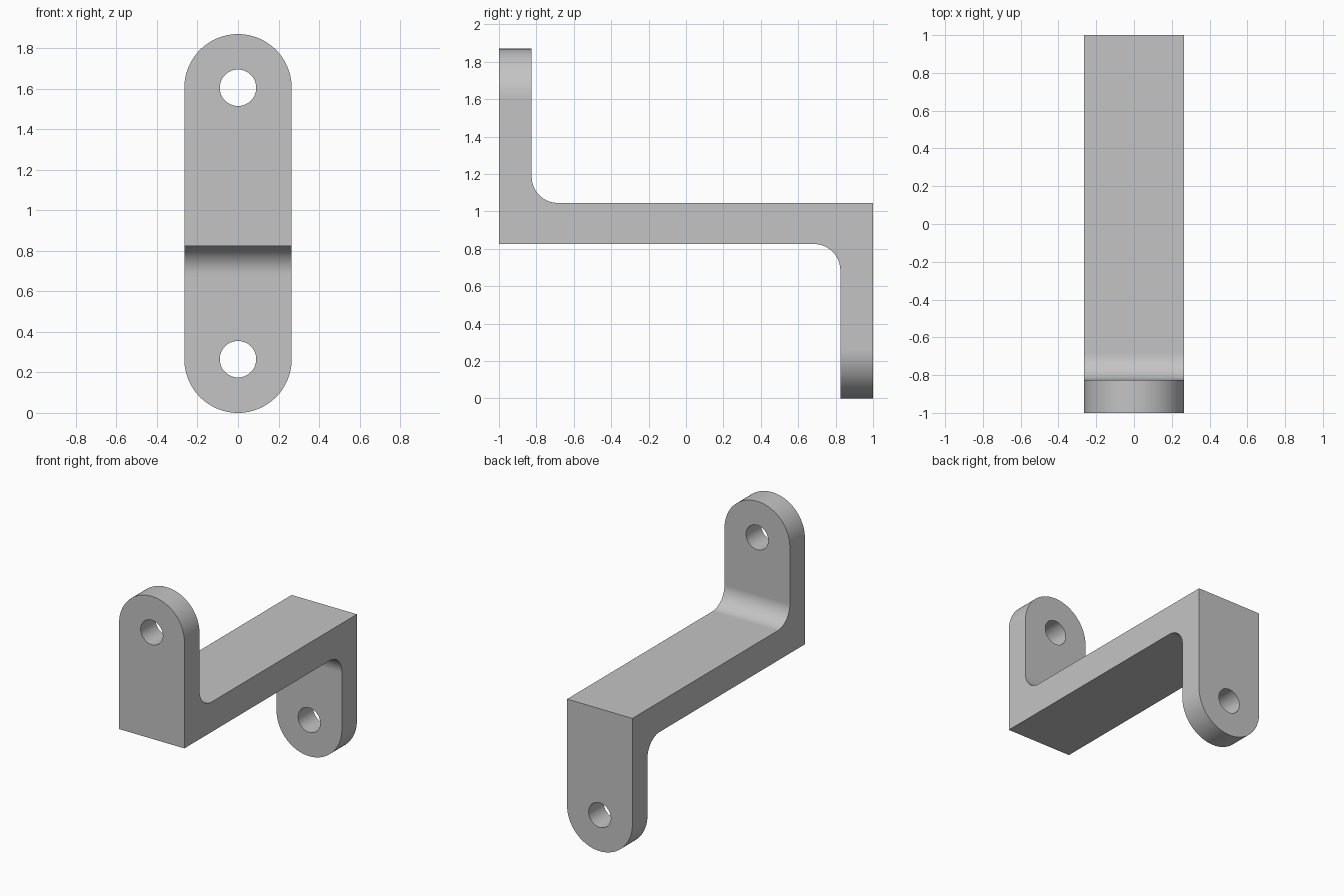
import bpy
import math
from mathutils import Vector

cube = bpy.data.objects.get("Cube")
if cube:
    bpy.data.objects.remove(cube, do_unlink=True)

HALF_W = 0.265       # half width, also the radius of the rounded ends
HEIGHT = 1.87
TAB = 0.825          # inner face of both tabs, in y
BAR_LOW, BAR_HIGH = 0.825, 1.045
FILLET = 0.14
HOLE = 0.09

steel = bpy.data.materials.new("satin grey")
steel.use_nodes = True
steel.diffuse_color = (0.55, 0.55, 0.55, 1)
steel.node_tree.nodes["Principled BSDF"].inputs["Base Color"].default_value = steel.diffuse_color


def arc(cx, cy, r, start, end, steps):
    """Points along an arc, angles in degrees."""
    angles = [math.radians(start + (end - start) * i / steps) for i in range(steps + 1)]
    return [(cx + r * math.cos(a), cy + r * math.sin(a)) for a in angles]


def prism(name, outline, place, depth):
    """Extrude a flat outline from -depth to depth; place maps (u, v, d) to xyz."""
    n = len(outline)
    verts = [place(u, v, d) for d in (-depth, depth) for u, v in outline]
    faces = [tuple(reversed(range(n))), tuple(range(n, 2 * n))]
    faces += [(i, (i + 1) % n, n + (i + 1) % n, n + i) for i in range(n)]
    mesh = bpy.data.meshes.new(name)
    mesh.from_pydata(verts, [], faces)
    # Make the normals point outwards whichever way the outline is placed
    if Vector(place(1, 0, 0)).cross(Vector(place(0, 1, 0))).dot(Vector(place(0, 0, 1))) < 0:
        mesh.flip_normals()
    mesh.materials.append(steel)
    obj = bpy.data.objects.new(name, mesh)
    bpy.context.collection.objects.link(obj)
    return obj


def along_x(u, v, d):
    return (d, u, v)


def along_y(u, v, d):
    return (u, d, v)


# Z-shaped side profile with a fillet in each inner corner, overlong at the tab ends
profile = [(-1, BAR_LOW)]
profile += arc(TAB - FILLET, BAR_LOW - FILLET, FILLET, 90, 0, 16)
profile += [(TAB, -0.1), (1, -0.1), (1, BAR_HIGH)]
profile += arc(-TAB + FILLET, BAR_HIGH + FILLET, FILLET, 270, 180, 16)
profile += [(-TAB, HEIGHT + 0.1), (-1, HEIGHT + 0.1)]
bracket = prism("offset_bracket", profile, along_x, HALF_W + 0.1)

# Rounded front outline trims the width and tab ends; cylinders drill the holes
low, high = HALF_W, HEIGHT - HALF_W
outline = arc(0, high, HALF_W, 0, 180, 48) + arc(0, low, HALF_W, 180, 360, 48)
cutters = [(prism("end_trim", outline, along_y, 1.2), "INTERSECT")]
for name, z in (("lower_hole", low), ("upper_hole", high)):
    circle = arc(0, z, HOLE, 0, 360, 48)[:-1]
    cutters.append((prism(name, circle, along_y, 1.2), "DIFFERENCE"))

for cutter, operation in cutters:
    cutter.hide_render = True
    mod = bracket.modifiers.new(cutter.name, "BOOLEAN")
    mod.operation = operation
    mod.solver = "EXACT"
    mod.object = cutter

# Bake the cuts and drop the cutters
graph = bpy.context.evaluated_depsgraph_get()
baked = bpy.data.meshes.new_from_object(bracket.evaluated_get(graph))
bracket.modifiers.clear()
bracket.data = baked
for cutter, _ in cutters:
    bpy.data.objects.remove(cutter, do_unlink=True)

# Smooth curves, crisp edges, flat faces kept flat
bpy.ops.object.select_all(action="DESELECT")
bracket.select_set(True)
bpy.context.view_layer.objects.active = bracket
bpy.ops.object.shade_smooth_by_angle(angle=math.radians(30))
weighted = bracket.modifiers.new("flat_face_normals", "WEIGHTED_NORMAL")
weighted.keep_sharp = True
